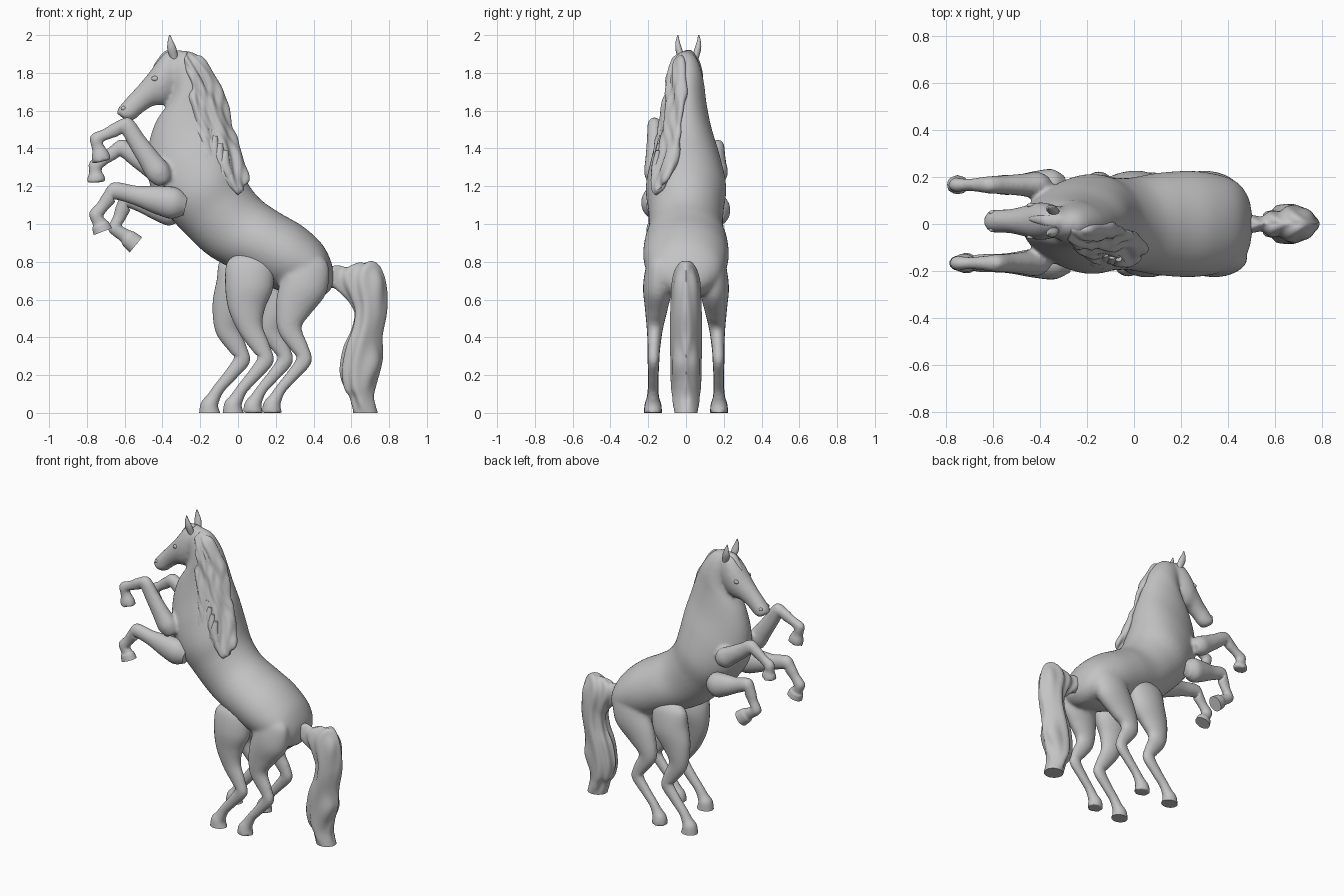
import bpy, bmesh
from math import sin, cos, pi, radians
from mathutils import Vector

cube = bpy.data.objects.get("Cube")
if cube:
    bpy.data.objects.remove(cube, do_unlink=True)

stone = bpy.data.materials.new("plain_grey")
stone.diffuse_color = (0.55, 0.55, 0.55, 1)
stone.use_nodes = True
stone.node_tree.nodes["Principled BSDF"].inputs["Base Color"].default_value = (0.55, 0.55, 0.55, 1)


def spline(a, b, c, d, t):
    """Catmull-Rom blend of four equal rows."""
    return [0.5 * (2 * q + (r - p) * t + (2 * p - 5 * q + 4 * r - s) * t * t
                   + (3 * q - p - 3 * r + s) * t ** 3) for p, q, r, s in zip(a, b, c, d)]


def loft(name, rows, sides=28, steps=6, ripple=None):
    """Skin ellipses; a row is upper x, z, lower x, z, half width, upper y, lower y."""
    rows = [tuple(r) + (0, 0) if len(r) == 5 else tuple(r) for r in rows]
    last = len(rows) - 1
    sections = []
    for i in range(last):
        quad = [rows[min(max(k, 0), last)] for k in range(i - 1, i + 3)]
        sections += [spline(*quad, s / steps) for s in range(steps)]
    sections.append(rows[-1])
    bm = bmesh.new()
    rings = []
    for ax, az, bx, bz, w, ya, yb in sections:
        top, low = Vector((ax, ya, az)), Vector((bx, yb, bz))
        mid, half = (top + low) / 2, (top - low) / 2
        side = (Vector((0, 1, 0)) - half * (half.y / half.length_squared)).normalized()
        angles = [2 * pi * k / sides for k in range(sides)]
        rings.append([bm.verts.new(mid + half * cos(a) + side * w * sin(a)) for a in angles])
    for r, q in zip(rings, rings[1:]):
        for k in range(sides):
            n = (k + 1) % sides
            bm.faces.new((r[k], r[n], q[n], q[k]))
    bm.faces.new(rings[0])
    bm.faces.new(rings[-1])
    bmesh.ops.recalc_face_normals(bm, faces=bm.faces)
    if ripple:
        bm.normal_update()
        moves = [(v, v.normal * ripple(v.co)) for v in bm.verts]
        for v, move in moves:
            v.co += move
    mesh = bpy.data.meshes.new(name)
    bm.to_mesh(mesh)
    bm.free()
    mesh.shade_smooth()
    mesh.set_sharp_from_angle(angle=radians(60))
    mesh.materials.append(stone)
    obj = bpy.data.objects.new(name, mesh)
    bpy.context.collection.objects.link(obj)
    return obj


def tube(name, points, **options):
    """Loft along a path; a point is x, z, radius, half width, y."""
    rows = []
    for i, (x, z, r, w, y) in enumerate(points):
        p, n = points[max(i - 1, 0)], points[min(i + 1, len(points) - 1)]
        along = Vector((n[0] - p[0], n[1] - p[1])).normalized() * r
        rows.append((x - along.y, z + along.x, x + along.y, z - along.x, w, y, y))
    return loft(name, rows, **options)


def ball(name, place, size):
    bm = bmesh.new()
    bmesh.ops.create_uvsphere(bm, u_segments=16, v_segments=10, radius=1)
    for v in bm.verts:
        v.co = Vector(place) + Vector([a * b for a, b in zip(v.co, size)])
    mesh = bpy.data.meshes.new(name)
    bm.to_mesh(mesh)
    bm.free()
    mesh.shade_smooth()
    mesh.materials.append(stone)
    bpy.context.collection.objects.link(bpy.data.objects.new(name, mesh))


# Torso and neck, from rump to poll
torso = loft("horse_body", [
    (.505, .74, .505, .69, .03), (.49, .81, .48, .64, .12), (.44, .9, .4, .61, .19),
    (.34, .99, .21, .65, .225), (.22, 1.06, .02, .74, .22), (.12, 1.13, -.15, .83, .197),
    (.05, 1.22, -.27, .94, .2), (.01, 1.33, -.38, 1.06, .213), (-.02, 1.47, -.465, 1.2, .183),
    (-.06, 1.6, -.478, 1.38, .137), (-.1, 1.72, -.44, 1.53, .11), (-.15, 1.82, -.37, 1.64, .097),
    (-.22, 1.9, -.35, 1.7, .08), (-.3, 1.92, -.36, 1.76, .06)], sides=40)

# Head, from poll to muzzle
HEAD_Y = .012
head = loft("head", [row + (HEAD_Y, HEAD_Y) for row in [
    (-.3, 1.92, -.31, 1.7, .055), (-.37, 1.92, -.35, 1.65, .075), (-.42, 1.87, -.4, 1.63, .08),
    (-.48, 1.79, -.45, 1.625, .066), (-.545, 1.715, -.505, 1.59, .052), (-.6, 1.655, -.545, 1.555, .05),
    (-.635, 1.612, -.578, 1.545, .047), (-.642, 1.585, -.595, 1.55, .028)]])

# Hind legs: one shape, shifted along the body and leaned at the thigh
HIND = [(.27, .845, .06, .03, .14), (.267, .79, .12, .06, .147), (.264, .67, .127, .078, .149),
        (.252, .55, .096, .06, .157), (.275, .44, .064, .042, .165), (.33, .34, .046, .033, .17),
        (.35, .28, .043, .031, .172), (.29, .2, .034, .028, .173), (.23, .13, .03, .028, .174),
        (.2, .08, .035, .033, .175), (.18, .045, .046, .044, .175), (.18, 0, .056, .048, .175)]


def hind_leg(name, side, shift, lean):
    return tube(name, [(x + shift + lean * max(0, min(z, .7) - .44), z, r, w, side * y)
                       for x, z, r, w, y in HIND])


# Forelegs: a shared thickness along shoulder, knee, fetlock and hoof
def foreleg(name, side, bulk, shoulder, knee, fetlock, hoof):
    s, k, f, h = [Vector(p) for p in (shoulder, knee, fetlock, hoof)]
    path = [(s.lerp(k, -.2), bulk * .6), (s, bulk), (s.lerp(k, .3), bulk * .88), (s.lerp(k, .65), .05),
            (k, .045), (k.lerp(f, .3), .038), (k.lerp(f, .65), .032), (f, .038),
            (f.lerp(h, .45), .037), (f.lerp(h, .65), .047), (h, .052)]
    return tube(name, [(p.x, p.y, r, r * .83, side * .167) for p, r in path])


blended = [torso, head,
           hind_leg("right_rear_leg", -1, 0, .36), hind_leg("left_rear_leg", 1, -.1, .62),
           foreleg("right_upper_foreleg", -1, .066, (-.42, 1.27), (-.595, 1.525), (-.75, 1.45), (-.72, 1.33)),
           foreleg("left_upper_foreleg", 1, .066, (-.41, 1.27), (-.62, 1.405), (-.755, 1.31), (-.75, 1.22))]
hind_leg("right_middle_leg", -1, -.205, 0)
hind_leg("left_middle_leg", 1, -.33, .33)
foreleg("right_lower_foreleg", -1, .083, (-.34, 1.11), (-.655, 1.175), (-.75, 1.05), (-.715, .96))
foreleg("left_lower_foreleg", 1, .08, (-.35, 1.07), (-.59, 1.13), (-.65, .98), (-.54, .89))

# Fuse the main parts into one soft skin
bpy.ops.object.select_all(action='DESELECT')
for part in blended:
    part.select_set(True)
bpy.context.view_layer.objects.active = torso
bpy.ops.object.join()
skin = torso.modifiers.new("fuse", 'REMESH')
skin.mode = 'VOXEL'
skin.voxel_size = .011
skin.use_smooth_shade = True
soften = torso.modifiers.new("soften", 'SMOOTH')
soften.factor = .5
soften.iterations = 7

# Ears, eyes and nostrils
for side, label in ((-1, "right"), (1, "left")):
    tube(label + "_ear", [(-.335, 1.87, .02, .018, HEAD_Y + side * .035),
                          (-.35, 1.925, .024, .018, HEAD_Y + side * .05),
                          (-.358, 1.965, .015, .011, HEAD_Y + side * .056),
                          (-.362, 2, .003, .003, HEAD_Y + side * .055)], sides=14)
    ball(label + "_eye", (-.44, HEAD_Y + side * .068, 1.77), (.018, .009, .013))
    ball(label + "_nostril", (-.605, HEAD_Y + side * .036, 1.612), (.014, .01, .012))


def hair(p):
    """Wavy strands falling along the neck."""
    across = .93 * p.x + .36 * p.z
    return .008 * sin(75 * across + 2 * sin(11 * p.z)) + .004 * sin(150 * across + 3 * sin(17 * p.z))


# Mane, draped over the right side of the neck
loft("mane", [
    (-.27, 1.91, -.28, 1.84, .02, -.02, -.06), (-.21, 1.89, -.255, 1.75, .035, -.02, -.085),
    (-.14, 1.81, -.26, 1.6, .045, -.015, -.1), (-.07, 1.67, -.245, 1.45, .048, -.015, -.13),
    (-.025, 1.51, -.205, 1.33, .048, -.03, -.16), (.02, 1.35, -.12, 1.24, .042, -.055, -.178),
    (.05, 1.24, -.03, 1.17, .025, -.1, -.17), (.04, 1.19, 0, 1.16, .01, -.13, -.16)],
    sides=64, steps=10, ripple=hair)

# Loose locks along the lower edge of the mane
for i in range(7):
    t = i / 6
    x, z, y = -.235 + .17 * t, 1.62 - .23 * t, -.1 - .058 * t
    tube("mane_lock_%d" % (i + 1), [
        (x, z, .014, .012, y + .01), (x - .006, z - .07, .028, .022, y),
        (x + .02, z - .14, .022, .018, y - .008), (x + .035, z - .2, .004, .004, y - .004)], sides=12)

# Forelock
tube("forelock", [(-.33, 1.91, .012, .025, .01), (-.38, 1.905, .012, .022, .015),
                  (-.425, 1.855, .01, .014, .02), (-.45, 1.82, .004, .004, .022)], sides=12)

# Tail, arching out and falling to the ground
loft("tail", [
    (.46, .78, .46, .66, .028), (.53, .775, .52, .65, .035), (.6, .78, .575, .61, .05),
    (.71, .8, .6, .57, .07), (.775, .72, .615, .52, .078), (.785, .55, .6, .44, .08),
    (.76, .4, .56, .34, .08), (.765, .27, .54, .22, .08), (.73, .16, .56, .13, .077),
    (.715, .08, .595, .08, .068), (.74, 0, .61, 0, .06)],
    sides=48, steps=8, ripple=lambda p: .006 * sin(60 * p.x + 90 * abs(p.y) + 2 * sin(9 * p.z)) * min(1, p.z * 20))
